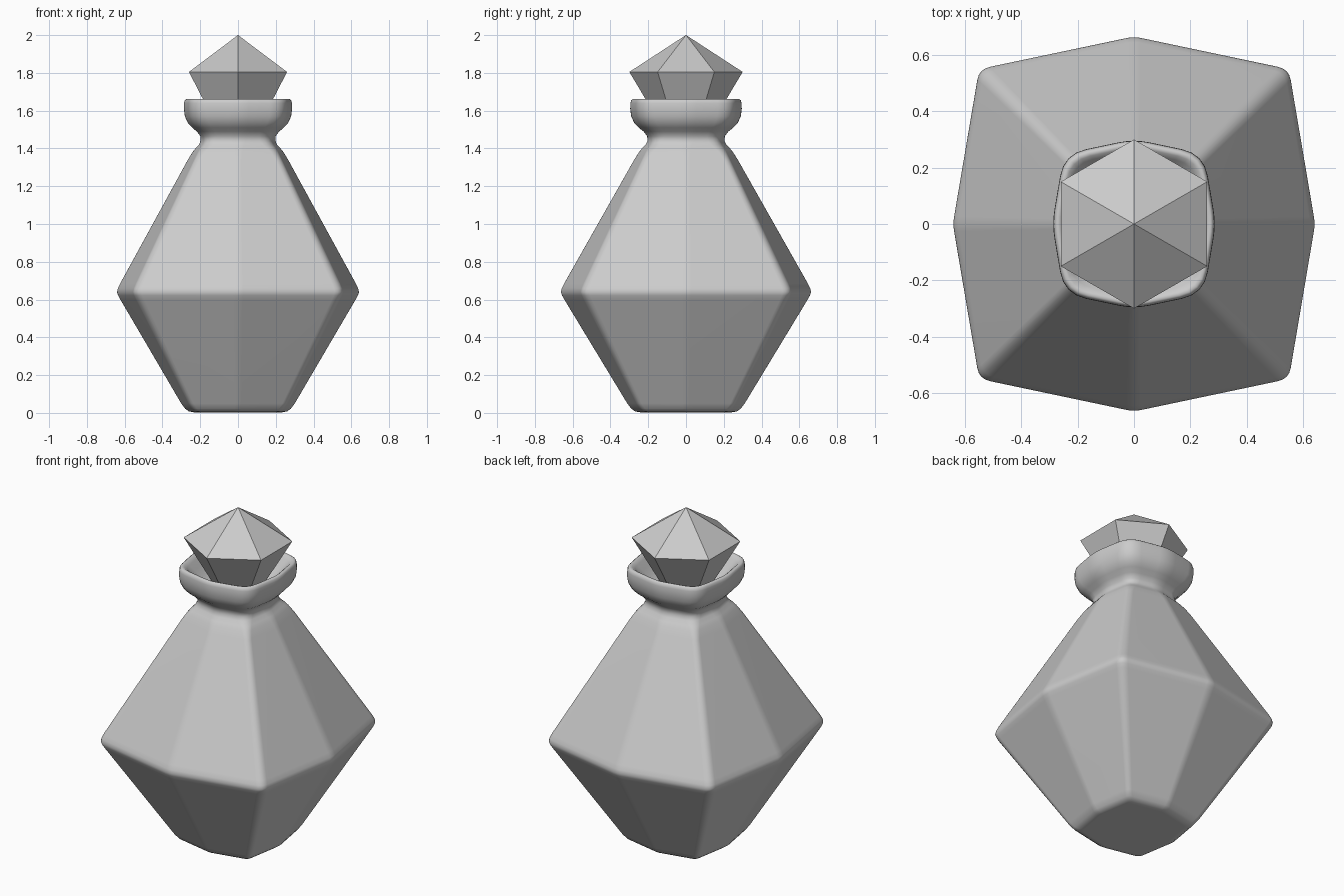
import bpy, bmesh, math
from mathutils import Vector

if "Cube" in bpy.data.objects:
    bpy.data.objects.remove(bpy.data.objects["Cube"])


def section(z, r, t):
    """Eight-sided ring with corners rounded by edge fraction t."""
    c = 0.855 * r
    m = 1.035 * r
    pts = [Vector(p) for p in ((r, 0, z), (c, c, z), (0, m, z), (-c, c, z),
                               (-r, 0, z), (-c, -c, z), (0, -m, z), (c, -c, z))]
    ring = []
    for i, p in enumerate(pts):
        k = t if i % 2 else t * 0.7
        a = p.lerp(pts[i - 1], k)
        b = p.lerp(pts[(i + 1) % 8], k)
        for s in (0, 0.25, 0.5, 0.75, 1):
            ring.append(a * (1 - s) ** 2 + p * 2 * s * (1 - s) + b * s * s)
    return ring


def loft(name, rings):
    bm = bmesh.new()
    rows = [[bm.verts.new(p) for p in ring] for ring in rings]
    n = len(rows[0])
    for lo, hi in zip(rows, rows[1:]):
        for i in range(n):
            j = (i + 1) % n
            bm.faces.new((lo[i], lo[j], hi[j], hi[i]))
    bm.faces.new(rows[0][::-1])
    bm.faces.new(rows[-1])
    bmesh.ops.recalc_face_normals(bm, faces=bm.faces)
    me = bpy.data.meshes.new(name)
    bm.to_mesh(me)
    bm.free()
    ob = bpy.data.objects.new(name, me)
    bpy.context.collection.objects.link(ob)
    return ob


# Bottle: faceted body, rounder neck and flared lip (height, half width, rounding)
profile = [
    (0.003, 0.235, 0.12), (0.008, 0.262, 0.11), (0.022, 0.281, 0.10), (0.05, 0.302, 0.09),
    (0.60, 0.625, 0.07), (0.622, 0.637, 0.07), (0.64, 0.643, 0.07), (0.66, 0.638, 0.07),
    (0.685, 0.626, 0.07), (1.34, 0.267, 0.12), (1.38, 0.243, 0.16), (1.40, 0.228, 0.20),
    (1.42, 0.210, 0.26), (1.44, 0.201, 0.32), (1.465, 0.203, 0.36), (1.49, 0.222, 0.36),
    (1.51, 0.247, 0.34), (1.535, 0.270, 0.33), (1.57, 0.286, 0.32), (1.61, 0.291, 0.32),
    (1.64, 0.290, 0.32), (1.655, 0.286, 0.32), (1.662, 0.277, 0.32), (1.659, 0.265, 0.32),
    (1.645, 0.250, 0.32), (1.61, 0.224, 0.34), (1.57, 0.190, 0.36), (1.54, 0.150, 0.36),
    (1.53, 0.100, 0.36),
]
bottle = loft("bottle", [section(*row) for row in profile])
for poly in bottle.data.polygons:
    poly.use_smooth = True
bottle.modifiers.new("facet_shading", 'WEIGHTED_NORMAL')

# Stopper: six-sided cut gem with flat faces
rings = []
for z, r in ((1.50, 0.118), (1.805, 0.30), (2.0, 0.0005)):
    rings.append([Vector((r * math.sin(i * math.pi / 3), r * math.cos(i * math.pi / 3), z))
                  for i in range(6)])
loft("gem_stopper", rings)
